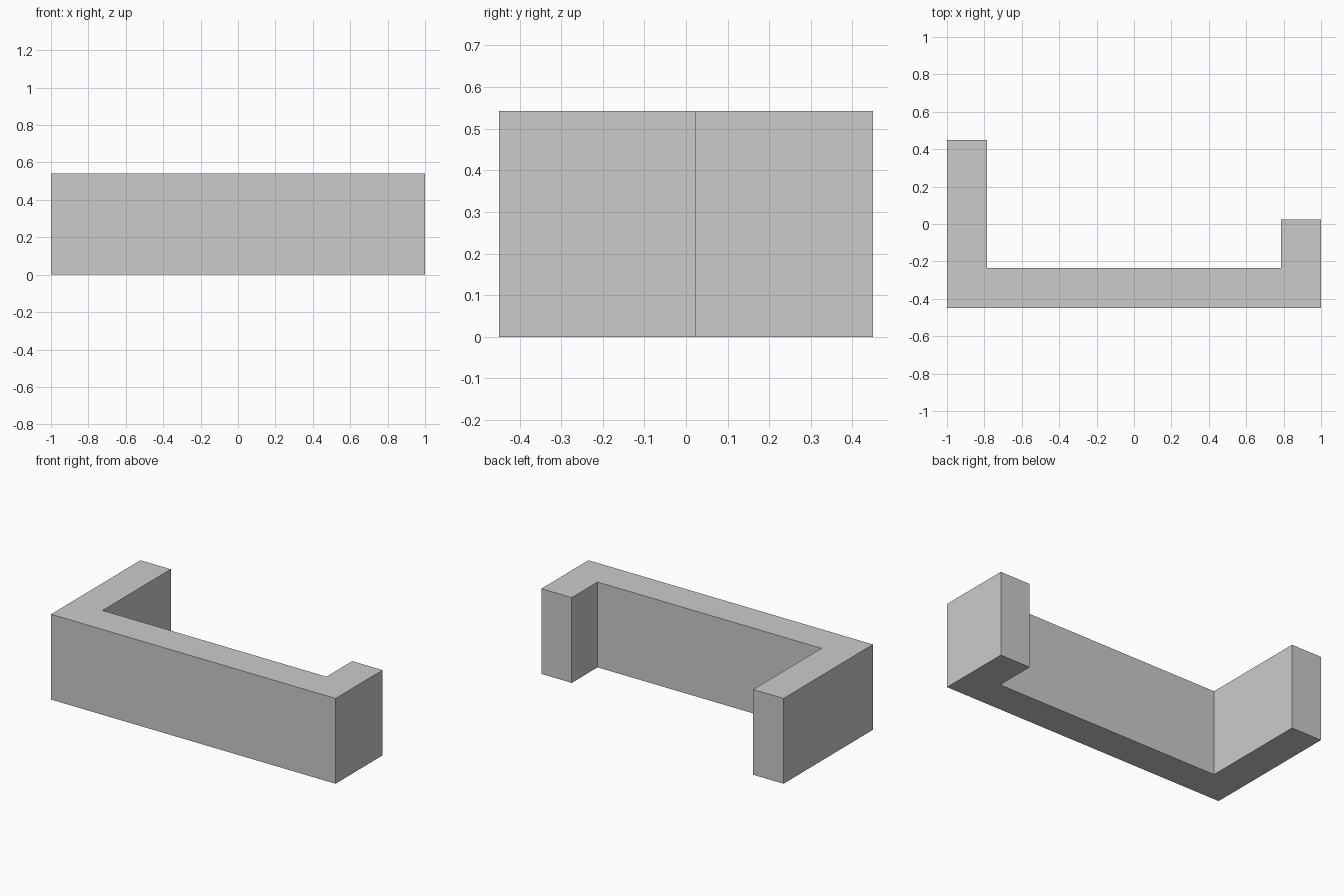
import bpy, bmesh

if "Cube" in bpy.data.objects:
    bpy.data.objects.remove(bpy.data.objects["Cube"])

HEIGHT = 0.542
X, Y = 1.0, 0.449        # half extents
WALL = 0.213             # wall thickness
SHORT_END = 0.023        # back end of the short right arm


def extrude_outline(name, points, height):
    bm = bmesh.new()
    base = bm.faces.new([bm.verts.new((x, y, 0)) for x, y in points])
    top = bmesh.ops.extrude_face_region(bm, geom=[base])["geom"]
    verts = [g for g in top if isinstance(g, bmesh.types.BMVert)]
    bmesh.ops.translate(bm, verts=verts, vec=(0, 0, height))
    bmesh.ops.recalc_face_normals(bm, faces=bm.faces)
    mesh = bpy.data.meshes.new(name)
    bm.to_mesh(mesh)
    bm.free()
    obj = bpy.data.objects.new(name, mesh)
    bpy.context.collection.objects.link(obj)
    return obj


# U-shaped counter: long front, long left arm, short right arm
extrude_outline("counter", [
    (-X, -Y), (X, -Y), (X, SHORT_END), (X - WALL, SHORT_END),
    (X - WALL, -Y + WALL), (-X + WALL, -Y + WALL), (-X + WALL, Y), (-X, Y),
], HEIGHT)
